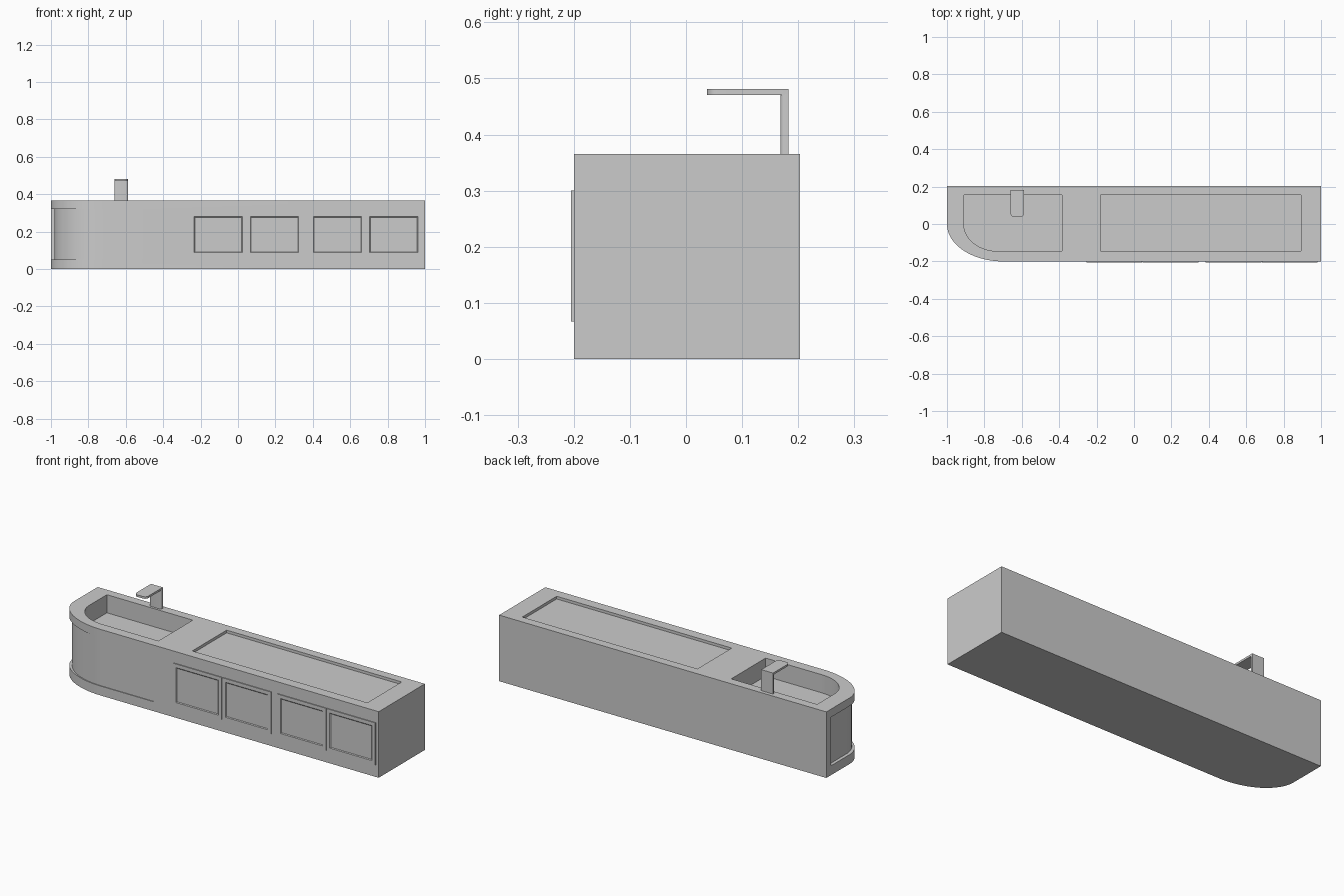
import bpy, bmesh
from math import cos, sin, pi

if "Cube" in bpy.data.objects:
    bpy.data.objects.remove(bpy.data.objects["Cube"])


def arc(cx, cy, rx, ry, n=20):
    """Quarter ellipse from the left side round to the front."""
    return [(cx - rx * cos(pi / 2 * i / n), cy - ry * sin(pi / 2 * i / n)) for i in range(n + 1)]


def prism(name, pts, z0, z1):
    bm = bmesh.new()
    face = bm.faces.new([bm.verts.new((x, y, z0)) for x, y in pts])
    top = bmesh.ops.extrude_face_region(bm, geom=[face])["geom"]
    bmesh.ops.translate(bm, vec=(0, 0, z1 - z0),
                        verts=[v for v in top if isinstance(v, bmesh.types.BMVert)])
    bmesh.ops.recalc_face_normals(bm, faces=bm.faces)
    me = bpy.data.meshes.new(name)
    bm.to_mesh(me)
    bm.free()
    ob = bpy.data.objects.new(name, me)
    bpy.context.collection.objects.link(ob)
    return ob


def activate(ob):
    bpy.ops.object.select_all(action='DESELECT')
    bpy.context.view_layer.objects.active = ob
    ob.select_set(True)


def cut(ob, cutter):
    cutter.hide_render = True
    m = ob.modifiers.new("cut", 'BOOLEAN')
    m.operation, m.solver, m.object = 'DIFFERENCE', 'EXACT', cutter
    activate(ob)
    bpy.ops.object.modifier_apply(modifier=m.name)
    bpy.data.objects.remove(cutter, do_unlink=True)


def smooth(ob):
    activate(ob)
    bpy.ops.object.shade_smooth_by_angle(angle=0.5)


# Counter body with one rounded end
H = 0.365
body = prism("counter_body", [(-1, 0.203)] + arc(-0.7, 0, 0.3, 0.2) + [(1, -0.2), (1, 0.203)], 0, H)

# Sink basin
cut(body, prism("basin_cutter", [(-0.91, 0.155)] + arc(-0.73, 0, 0.18, 0.145)
                + [(-0.385, -0.145), (-0.385, 0.155)], H - 0.1, H + 0.05))

# Shallow worktop recess
cut(body, prism("worktop_cutter", [(-0.178, -0.145), (0.892, -0.145), (0.892, 0.155), (-0.178, 0.155)],
                H - 0.015, H + 0.05))

# Sunken panel that wraps round the curved end
inner = [(-0.982, 0.162)] + arc(-0.7, 0, 0.282, 0.196) + [(-0.375, -0.196)]
outer = [(-1.1, 0.162)] + arc(-0.7, 0, 0.4, 0.3) + [(-0.375, -0.3)]
cut(body, prism("side_panel_cutter", inner + outer[::-1], 0.052, 0.32))
smooth(body)


# Framed cupboard doors, in two pairs
def door(name, x0, x1):
    ob = prism(name, [(x0, -0.205), (x1, -0.205), (x1, -0.195), (x0, -0.195)], 0.067, 0.3)
    bm = bmesh.new()
    bm.from_mesh(ob.data)
    bm.normal_update()
    front = min(bm.faces, key=lambda f: f.calc_center_median().y)
    bmesh.ops.inset_region(bm, faces=[front], thickness=0.028, depth=0)
    bmesh.ops.inset_region(bm, faces=[front], thickness=0.006, depth=-0.0035)
    bm.to_mesh(ob.data)
    bm.free()


for p, start in enumerate((-0.255, 0.383)):
    for d in range(2):
        x = start + d * 0.301
        door(f"cupboard_door_{p * 2 + d + 1}", x, x + 0.298)

# Tap: upright post with softened front edges
xa, xb = -0.66, -0.588
post = prism("tap_post", [(xa, 0.183)] + arc(xa + 0.008, 0.176, 0.008, 0.008, 5)
             + [(xa + xb - x, y) for x, y in arc(xa + 0.008, 0.176, 0.008, 0.008, 5)[::-1]]
             + [(xb, 0.183)], H - 0.01, 0.472)
smooth(post)

# Tap: flat spout with rounded tip
tip = arc(xa + 0.02, 0.057, 0.02, 0.02, 6)
spout = prism("tap_spout", [(xa, 0.183)] + tip + [(xa + xb - x, y) for x, y in tip[::-1]]
              + [(xb, 0.183)], 0.47, 0.481)
smooth(spout)
